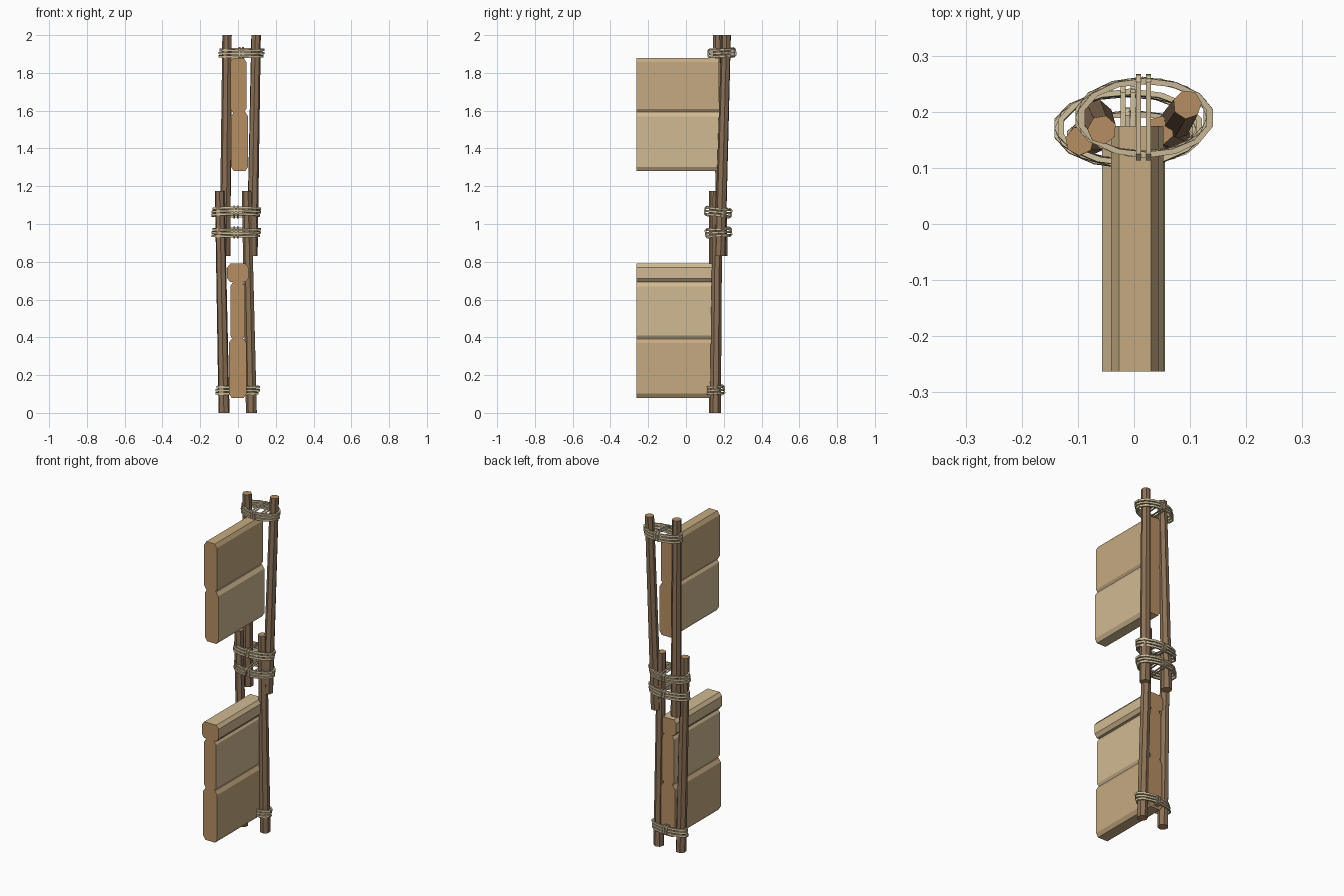
import bpy, bmesh, math
from mathutils import Vector, Matrix

if "Cube" in bpy.data.objects:
    bpy.data.objects.remove(bpy.data.objects["Cube"])


def mat(name, r, g, b):
    m = bpy.data.materials.new(name)
    m.diffuse_color = (r, g, b, 1)
    m.use_nodes = True
    m.node_tree.nodes["Principled BSDF"].inputs["Base Color"].default_value = m.diffuse_color
    return m


BARK = mat("bark", 0.26, 0.165, 0.095)
END = mat("cut_end", 0.47, 0.27, 0.125)
TAN = mat("tan_wood", 0.56, 0.40, 0.22)
PALE = mat("pale_wood", 0.64, 0.49, 0.29)
ROPE = mat("rope", 0.60, 0.50, 0.32)


def finish(name, bm, mats):
    bmesh.ops.recalc_face_normals(bm, faces=bm.faces)
    me = bpy.data.meshes.new(name)
    bm.to_mesh(me)
    bm.free()
    for m in mats:
        me.materials.append(m)
    ob = bpy.data.objects.new(name, me)
    bpy.context.collection.objects.link(ob)
    return ob


def prism(name, loop_a, loop_b, mats):
    """Join two matching loops; caps take the second material."""
    bm = bmesh.new()
    a = [bm.verts.new(p) for p in loop_a]
    b = [bm.verts.new(p) for p in loop_b]
    n = len(a)
    for i in range(n):
        bm.faces.new((a[i], a[(i + 1) % n], b[(i + 1) % n], b[i]))
    for cap in (a, b):
        bm.faces.new(cap).material_index = 1
    return finish(name, bm, mats)


def pole(name, bottom, top, r0=0.030, r1=0.026, turn=0.2, sides=7):
    def ring(c, r):
        return [(c[0] + r * math.cos(turn + math.tau * i / sides),
                 c[1] + r * math.sin(turn + math.tau * i / sides), c[2])
                for i in range(sides)]
    prism(name, ring(bottom, r0), ring(top, r1), (BARK, END))


def plank(name, x0, x1, z0, z1, wood, y1=0.175, c=0.014, d=0.022):
    """Board along y with chamfered long edges."""
    prof = [(x0 + c, z0), (x1 - c, z0), (x1, z0 + d), (x1, z1 - d),
            (x1 - c, z1), (x0 + c, z1), (x0, z1 - d), (x0, z0 + d)]
    prism(name, [(x, -0.263, z) for x, z in prof],
          [(x, y1, z) for x, z in prof], (wood, END))


def band(bm, path, axis, w, t):
    """Closed loop with a rectangular section: w in the plane, t along axis."""
    n = len(path)
    mid = sum(path, Vector()) / n
    rings = []
    for p in path:
        out = (p - mid).normalized() * w / 2
        up = axis * t / 2
        rings.append([bm.verts.new(q) for q in
                      (p - out - up, p + out - up, p + out + up, p - out + up)])
    for i in range(n):
        a, b = rings[i], rings[(i + 1) % n]
        for k in range(4):
            bm.faces.new((a[k], a[(k + 1) % 4], b[(k + 1) % 4], b[k]))


def lashing(name, cx, cy, cz, rx, ry, tilt):
    """Three stacked oval turns cinched by two cross loops."""
    bm = bmesh.new()
    Z, X = Vector((0, 0, 1)), Vector((1, 0, 0))
    for k in (-1, 0, 1):
        path = []
        for i in range(14):
            a = math.tau * (i + 0.5 * k) / 14
            path.append(Vector((rx * math.cos(a) + 0.003 * k,
                                ry * math.sin(a), 0.017 * k)))
        band(bm, path, Z, 0.011, 0.012)
    for x in (-0.010, 0.008):
        h, l = 0.026, ry + 0.006
        path = [Vector((x, y, z)) for y, z in
                ((-l, -h * .6), (-l + .012, -h), (l - .012, -h), (l, -h * .6),
                 (l, h * .6), (l - .012, h), (-l + .012, h), (-l, h * .6))]
        band(bm, path, X, 0.009, 0.009)
    bm.transform(Matrix.Translation((cx, cy, cz)) @ Matrix.Rotation(tilt, 4, 'X'))
    finish(name, bm, (ROPE,))


# upright poles, lower and upper pairs overlapping at mid height
pole("lower_left_pole", (-0.074, 0.153, 0), (-0.097, 0.148, 1.175))
pole("lower_right_pole", (0.072, 0.155, 0), (0.046, 0.167, 1.175), turn=0.5)
pole("upper_left_pole", (-0.068, 0.192, 0.83), (-0.057, 0.168, 2.0), turn=0.4)
pole("upper_right_pole", (0.074, 0.180, 0.83), (0.095, 0.213, 2.0), turn=0.1)

# lower boards
plank("lower_board_bottom", -0.048, 0.045, 0.08, 0.392, TAN)
plank("lower_board_middle", -0.041, 0.037, 0.388, 0.692, PALE)
plank("lower_board_cap", -0.057, 0.055, 0.692, 0.79, PALE, c=0.016, d=0.02)
# upper boards
plank("upper_board_bottom", -0.036, 0.053, 1.28, 1.592, PALE)
plank("upper_board_top", -0.041, 0.044, 1.588, 1.88, TAN)

# rope lashings
lashing("bottom_lashing", -0.002, 0.154, 0.12, 0.112, 0.043, 0.05)
lashing("middle_lashing_low", -0.010, 0.172, 0.955, 0.126, 0.062, 0.06)
lashing("middle_lashing_high", -0.010, 0.170, 1.063, 0.126, 0.064, -0.10)
lashing("top_lashing", 0.018, 0.190, 1.905, 0.117, 0.066, 0.05)
